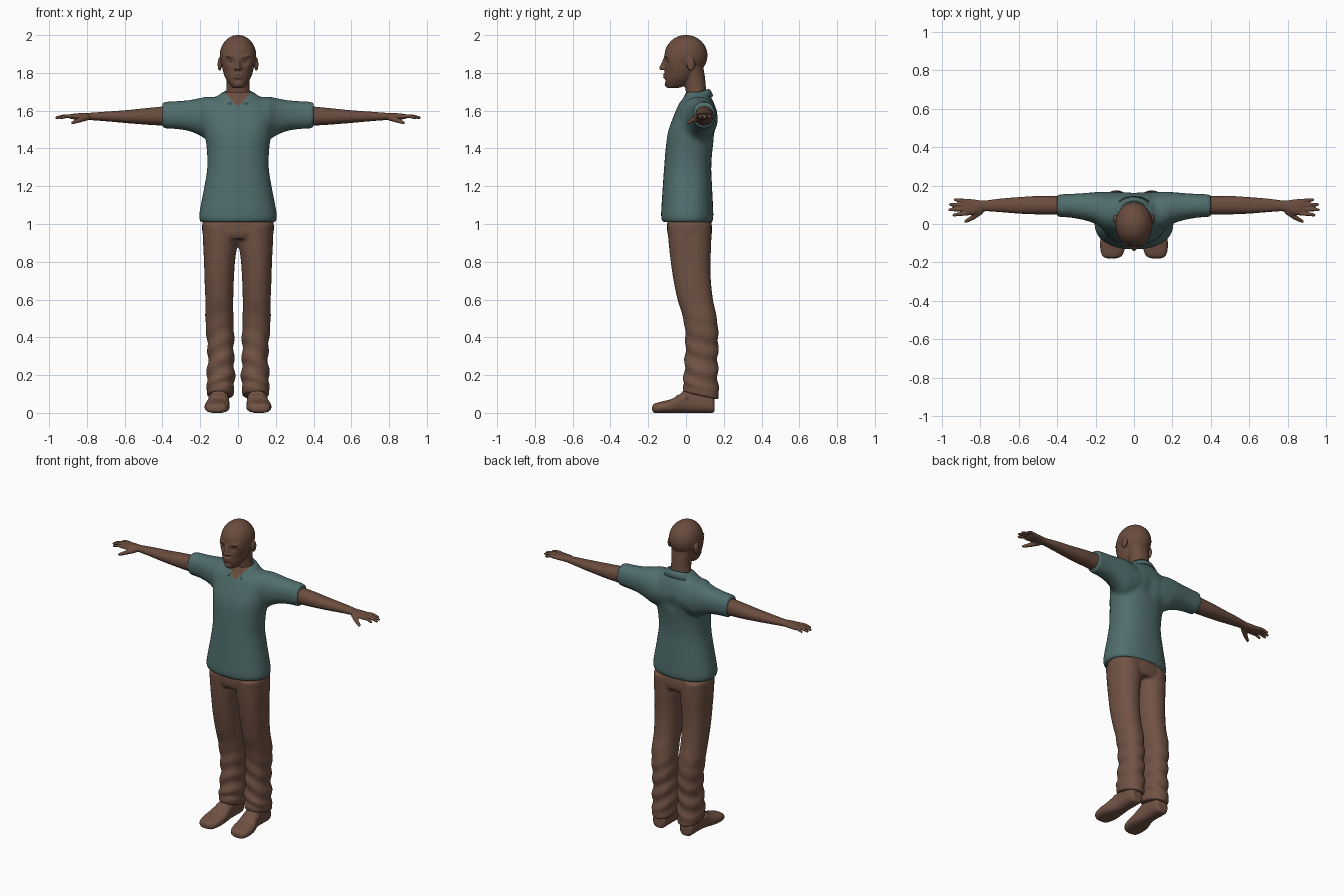
import bpy, bmesh, math
from mathutils import Matrix, Vector

cube = bpy.data.objects.get("Cube")
if cube:
    bpy.data.objects.remove(cube, do_unlink=True)


def material(name, rgb):
    mat = bpy.data.materials.new(name)
    mat.use_nodes = True
    mat.diffuse_color = (*rgb, 1)
    bsdf = mat.node_tree.nodes["Principled BSDF"]
    bsdf.inputs["Base Color"].default_value = (*rgb, 1)
    bsdf.inputs["Roughness"].default_value = 0.8
    return mat


SKIN = material("brown skin", (.145, .073, .047))
CLOTH = material("brown trousers", (.165, .085, .057))
TEAL = material("teal shirt", (.08, .155, .152))


def spline(rows, steps=5):
    """Smoothly interpolate between the rows of a profile."""
    out = []
    for i in range(len(rows) - 1):
        a, b, c, d = (rows[max(0, min(len(rows) - 1, i + k))] for k in (-1, 0, 1, 2))
        for s in range(steps):
            t = s / steps
            out.append([q + .5 * t * (r - p + t * (2*p - 5*q + 4*r - w + t * (3*(q - r) + w - p)))
                        for p, q, r, w in zip(a, b, c, d)])
    return out + [list(rows[-1])]


def loft(bm, axis, rows, side=1, power=2.2, n=32):
    """Rows: position on the axis, then low and high bounds of the two other axes."""
    rings = []
    for t, alo, ahi, blo, bhi in spline(rows):
        ring = []
        for k in range(n):
            ang = 2 * math.pi * k / n
            ca, sa = (math.copysign(abs(f(ang)) ** (2 / power), f(ang)) for f in (math.cos, math.sin))
            co = [(alo + ahi) / 2 + (ahi - alo) / 2 * ca, (blo + bhi) / 2 + (bhi - blo) / 2 * sa]
            co.insert("xyz".index(axis), t)
            ring.append(bm.verts.new((co[0] * side, co[1], co[2])))
        rings.append(ring)
    for r, s in zip(rings, rings[1:]):
        for k in range(n):
            bm.faces.new((r[k], r[(k + 1) % n], s[(k + 1) % n], s[k]))
    bm.faces.new(rings[0][::-1])
    bm.faces.new(rings[-1])


def round_loft(bm, rows, power=2.2):
    """Symmetric upright loft. Rows: height, half width, front, back."""
    loft(bm, "z", [(z, -w, w, f, b) for z, w, f, b in rows], 1, power)


def ball(bm, centre, radii):
    m = Matrix.Translation(centre) @ Matrix.Diagonal((*radii, 1))
    bmesh.ops.create_uvsphere(bm, u_segments=24, v_segments=16, radius=1, matrix=m)


def tube(bm, points, r0, r1, side=1):
    pts = [Vector((p[0] * side, p[1], p[2])) for p in points]
    count = len(pts) - 1
    for i, p in enumerate(pts):
        ra, rb = (r0 + (r1 - r0) * min(k, count) / count for k in (i, i + 1))
        ball(bm, p, (ra, ra, ra))
        if i < count:
            d = pts[i + 1] - p
            m = Matrix.Translation((p + pts[i + 1]) / 2) @ d.to_track_quat("Z", "Y").to_matrix().to_4x4()
            bmesh.ops.create_cone(bm, cap_ends=True, segments=16, radius1=ra, radius2=rb,
                                  depth=d.length, matrix=m)


def add_object(name, bm, *mats):
    bmesh.ops.recalc_face_normals(bm, faces=bm.faces)
    mesh = bpy.data.meshes.new(name)
    bm.to_mesh(mesh)
    bm.free()
    mesh.shade_smooth()
    for mat in mats:
        mesh.materials.append(mat)
    ob = bpy.data.objects.new(name, mesh)
    bpy.context.collection.objects.link(ob)
    return ob


def fuse(name, bm, voxel, smooth, *mats):
    """Merge overlapping shells into one smooth skin."""
    ob = add_object(name, bm)
    mod = ob.modifiers.new("merge", "REMESH")
    mod.mode, mod.voxel_size = "VOXEL", voxel
    mod = ob.modifiers.new("relax", "SMOOTH")
    mod.factor, mod.iterations = .5, smooth
    graph = bpy.context.evaluated_depsgraph_get()
    mesh = bpy.data.meshes.new_from_object(ob.evaluated_get(graph))
    ob.modifiers.clear()
    ob.data = mesh
    mesh.shade_smooth()
    mesh.materials.clear()
    for mat in mats:
        mesh.materials.append(mat)
    return ob


def sculpt(ob, bumps):
    """Soft mirrored pushes along y: centre, reach, amount."""
    for v in ob.data.vertices:
        p = Vector((abs(v.co.x), v.co.y, v.co.z))
        v.co.y += sum(a * math.exp(-((p - Vector(c)).length / r) ** 2) for c, r, a in bumps)


# Head: skull, jaw, neck and features
bm = bmesh.new()
ball(bm, (0, 0, 1.892), (.097, .114, .109))
round_loft(bm, [(1.72, .026, -.096, -.04), (1.735, .042, -.108, 0), (1.775, .068, -.113, .04),
                (1.82, .082, -.114, .06), (1.88, .09, -.117, .07), (1.93, .084, -.1, .06)])
round_loft(bm, [(1.6, .08, .02, .12), (1.67, .07, .005, .115), (1.72, .061, -.004, .106),
                (1.78, .062, -.01, .1), (1.84, .07, -.01, .09)])
tube(bm, [(0, -.11, 1.88), (0, -.12, 1.85), (0, -.13, 1.826)], .008, .012)
for z in (1.791, 1.776):
    ball(bm, (0, -.108, z), (.027, .014, .007))
for s in (-1, 1):
    ball(bm, (s * .013, -.119, 1.823), (.009, .011, .008))
    ball(bm, (s * .034, -.1, 1.886), (.03, .015, .008))
    ball(bm, (s * .097, .026, 1.846), (.011, .022, .037))
head = fuse("head", bm, .0045, 4, SKIN)
sculpt(head, [((.036, -.105, 1.862), .019, .013), ((0, -.11, 1.758), .014, .005),
              ((0, -.11, 1.738), .02, -.005), ((.06, -.08, 1.8), .025, .006)])
for s, side in ((1, "left"), (-1, "right")):
    bm = bmesh.new()
    ball(bm, (s * .036, -.087, 1.861), (.016, .013, .011))
    add_object(side + "_eyelid", bm, SKIN)

# Shirt: torso and short sleeves
bm = bmesh.new()
round_loft(bm, [(1.01, .2, -.125, .14), (1.05, .206, -.132, .145), (1.2, .178, -.123, .138),
                (1.3, .163, -.116, .134), (1.4, .166, -.107, .141), (1.5, .18, -.09, .155),
                (1.57, .185, -.066, .161), (1.63, .17, -.04, .152), (1.67, .12, -.013, .133),
                (1.7, .08, 0, .12)], 2.3)
for s in (-1, 1):
    loft(bm, "x", [(.05, -.03, .15, 1.44, 1.66), (.15, -.03, .165, 1.44, 1.675),
                   (.2, 0, .166, 1.468, 1.667), (.26, .02, .161, 1.492, 1.656),
                   (.33, .033, .157, 1.503, 1.65), (.38, .036, .155, 1.505, 1.648),
                   (.4, .038, .152, 1.51, 1.643)], s)
shirt = fuse("shirt", bm, .01, 7, TEAL, SKIN)
sculpt(shirt, [((.08, .16, 1.55), .06, .01), ((0, .15, 1.5), .04, -.008), ((.08, -.09, 1.47), .07, -.006)])
for f in shirt.data.polygons:
    c = f.center
    if c.y < .04 and abs(c.x) < (c.z - 1.622) * .9:
        f.material_index = 1      # open neckline

# Collar folded over, open at the front
bm = bmesh.new()
rows = []
for i in range(41):
    t = math.radians(-158 + 316 * i / 40)
    k = (1 - math.cos(t)) / 2
    rows.append([bm.verts.new((rx * math.sin(t), .057 + ry * math.cos(t), z - drop * k))
                 for rx, ry, z, drop in ((.07, .06, 1.695, .04), (.074, .065, 1.716, .038),
                                         (.086, .075, 1.706, .042), (.107, .088 + .016 * k, 1.677, .043))])
for a, b in zip(rows, rows[1:]):
    for k in range(3):
        bm.faces.new((a[k], a[k + 1], b[k + 1], b[k]))
collar = add_object("collar", bm, TEAL)
collar.modifiers.new("cloth thickness", "SOLIDIFY").thickness = .007

# Sleeve hems, arms, hands
for s, side in ((1, "left"), (-1, "right")):
    bm = bmesh.new()
    loft(bm, "x", [(.34, .046, .146, 1.52, 1.628), (.42, .049, .145, 1.522, 1.62),
                   (.5, .05, .146, 1.527, 1.612), (.6, .054, .14, 1.535, 1.602),
                   (.7, .062, .132, 1.544, 1.595), (.78, .066, .122, 1.55, 1.589),
                   (.82, .052, .126, 1.552, 1.588), (.87, .044, .132, 1.554, 1.584),
                   (.89, .05, .128, 1.558, 1.58)], s)
    for y, tip_y, tip in ((.055, .047, .945), (.077, .074, .967), (.099, .101, .963), (.12, .126, .938)):
        tube(bm, [(.87, y, 1.57), ((.87 + tip) / 2, (y + tip_y) / 2, 1.572), (tip - .007, tip_y, 1.563)],
             .0115, .008, s)
    tube(bm, [(.8, .065, 1.565), (.84, .034, 1.55), (.875, .014, 1.536)], .017, .009, s)
    fuse(side + "_arm", bm, .0045, 3, SKIN)

# Trousers: hips and two legs
bm = bmesh.new()
round_loft(bm, [(1.06, .17, -.09, .125), (1, .19, -.1, .136), (.95, .188, -.098, .137),
                (.92, .17, -.085, .125)])
for s in (-1, 1):
    loft(bm, "z", [(1, 0, .188, -.1, .135), (.9, .003, .185, -.092, .134), (.8, .016, .18, -.081, .13),
                   (.7, .022, .177, -.066, .132), (.6, .025, .173, -.045, .143),
                   (.5, .024, .173, -.015, .164), (.4, .021, .166, -.003, .171),
                   (.3, .022, .159, -.005, .169), (.2, .017, .165, -.011, .168),
                   (.12, .02, .165, -.017, .172), (.07, .023, .163, -.014, .174)], s)
trousers = fuse("trousers", bm, .0085, 4, CLOTH)
normals = [v.normal.copy() for v in trousers.data.vertices]
for v, n in zip(trousers.data.vertices, normals):
    x, y, z = v.co
    fold = max(0, min(1, (.55 - z) * 4)) * min(1, max(0, z - .09) * 20)
    v.co += n * fold * .0045 * math.sin(z * 62 + abs(x) * 32 + y * 18)
    if z < .2:                    # hem rises over the instep
        v.co.z += (.17 - y) * .33 * (1 - z / .2)

# Shoes with straps over the instep
for s, side in ((1, "left"), (-1, "right")):
    bm = bmesh.new()
    loft(bm, "y", [(-.179, .09, .142, .008, .036), (-.165, .062, .166, 0, .05),
                   (-.12, .046, .177, 0, .062), (-.07, .044, .173, 0, .076),
                   (-.02, .046, .157, 0, .106), (.03, .05, .147, 0, .128),
                   (.1, .05, .147, 0, .12), (.14, .054, .142, 0, .1), (.152, .066, .13, .01, .07)],
         s, 2.6)
    for y, z in ((-.045, .088), (-.015, .108)):
        tube(bm, [(.056, y + .015, z - .025), (.078, y, z), (.125, y, z), (.152, y + .015, z - .025)],
             .008, .008, s)
    fuse(side + "_shoe", bm, .006, 3, CLOTH)
